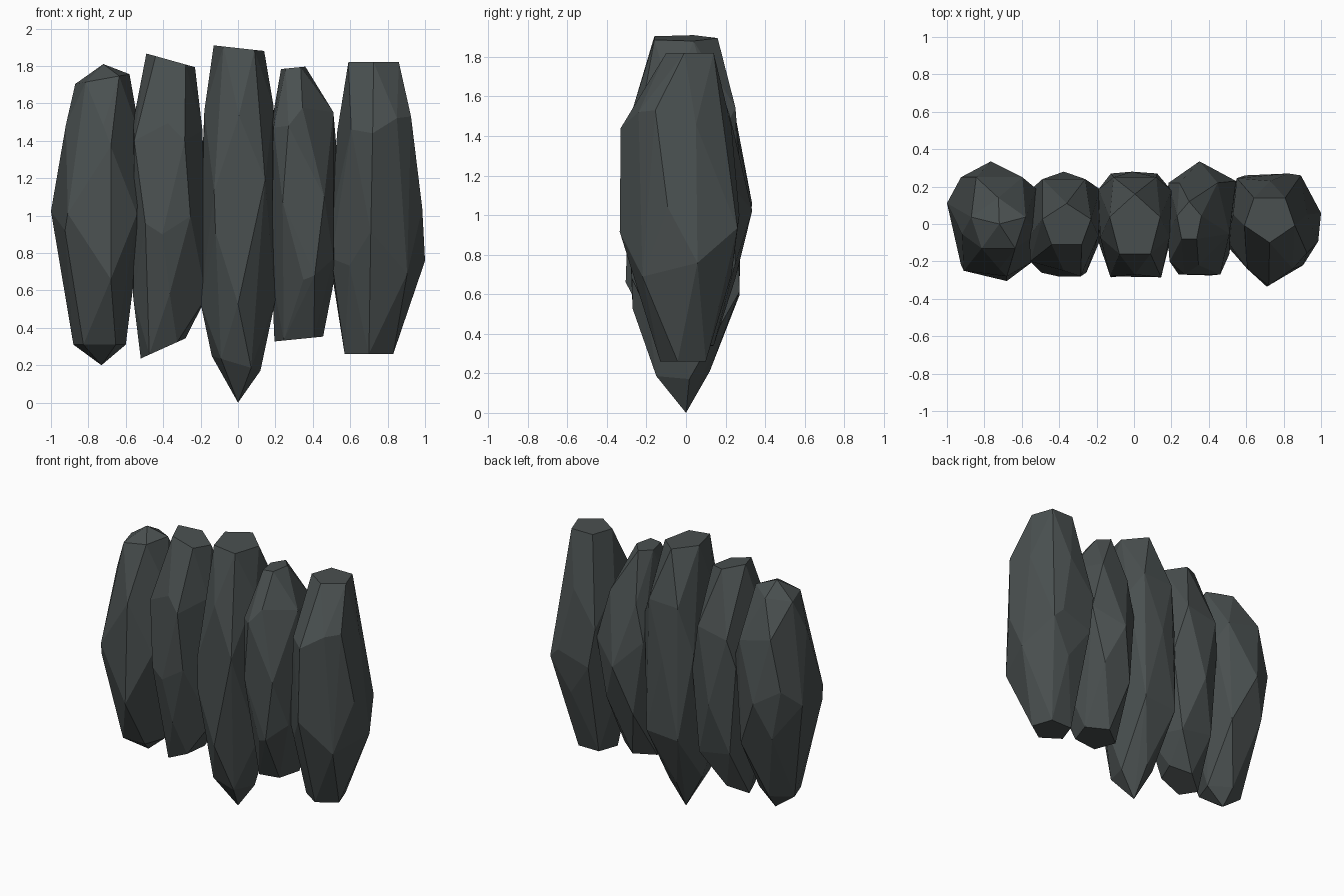
import bpy, bmesh, math, random

random.seed(4)
SIDES = 5

stone = bpy.data.materials.new("dark slate")
stone.diffuse_color = (0.068, 0.08, 0.08, 1)


def ring(z, x0, x1, y0, y1, turn, tilt=0.0, rough=0.0):
    """Turned pentagon stretched to fill the given x and y range."""
    a = [math.radians(turn) + 2 * math.pi * k / SIDES for k in range(SIDES)]
    c, s = [math.cos(t) for t in a], [math.sin(t) for t in a]
    pts = []
    for u, v in zip(c, s):
        x = x0 + (x1 - x0) * (u - min(c)) / (max(c) - min(c))
        y = y0 + (y1 - y0) * (v - min(s)) / (max(s) - min(s))
        h = z + tilt * (x - (x0 + x1) / 2) + random.uniform(-rough, rough)
        pts.append((x, y, h))
    return pts


def rock(name, phase, rings, corners, top_tilt=0.0, foot_tilt=0.0):
    """Faceted hull around staggered rings (top to foot) and a few jutting corners."""
    bm = bmesh.new()
    pts = list(corners)
    last = len(rings) - 1
    for i, r in enumerate(rings):
        tilt = top_tilt if i == 0 else foot_tilt if i == last else 0
        rough = 0 if i in (0, last) else 0.06
        pts += ring(*r, phase + i * 180 / SIDES, tilt, rough)
    for p in pts:
        bm.verts.new(p)
    res = bmesh.ops.convex_hull(bm, input=bm.verts[:])
    loose = {g for g in res["geom_interior"] + res["geom_unused"]
             if isinstance(g, bmesh.types.BMVert)}
    bmesh.ops.delete(bm, geom=list(loose), context='VERTS')
    bmesh.ops.dissolve_limit(bm, angle_limit=math.radians(6),
                             verts=bm.verts[:], edges=bm.edges[:])
    bmesh.ops.recalc_face_normals(bm, faces=bm.faces[:])
    me = bpy.data.meshes.new(name)
    bm.to_mesh(me)
    bm.free()
    me.materials.append(stone)
    ob = bpy.data.objects.new(name, me)
    bpy.context.collection.objects.link(ob)


# Each ring: height, x range, y range
rock("far_left_stone", 18, [
    (1.73, -0.87, -0.58, -0.13, 0.14),
    (1.45, -0.92, -0.52, -0.24, 0.25),
    (1.05, -1.00, -0.53, -0.25, 0.335),
    (0.75, -0.94, -0.54, -0.28, 0.26),
    (0.31, -0.88, -0.60, -0.12, 0.12)],
    [(-0.72, 0, 1.81), (-0.73, 0.03, 0.20), (-0.925, -0.22, 0.92),
     (-0.68, -0.305, 0.66), (-0.68, -0.28, 1.37), (-0.925, 0.25, 1.15),
     (-0.54, -0.20, 1.01), (-0.525, 0.19, 1.30)], top_tilt=0.18)

rock("left_stone", 18, [
    (1.83, -0.49, -0.23, -0.11, 0.11),
    (1.45, -0.56, -0.19, -0.25, 0.24),
    (0.95, -0.57, -0.18, -0.26, 0.28),
    (0.57, -0.56, -0.17, -0.22, 0.20),
    (0.29, -0.52, -0.28, -0.11, 0.11)],
    [(-0.555, -0.20, 1.40), (-0.285, -0.28, 1.40), (-0.405, -0.28, 0.90),
     (-0.535, 0.20, 1.20), (-0.18, 0.185, 1.10)],
    top_tilt=-0.28, foot_tilt=0.45)

rock("middle_stone", 90, [
    (1.895, -0.13, 0.14, -0.16, 0.16),
    (1.57, -0.18, 0.19, -0.27, 0.25),
    (1.10, -0.20, 0.18, -0.28, 0.28),
    (0.58, -0.20, 0.20, -0.27, 0.27),
    (0.21, -0.14, 0.12, -0.15, 0.12)],
    [(0, 0, 0), (-0.12, -0.285, 0.91), (0.145, -0.285, 1.19),
     (0.20, 0.18, 1.40), (-0.19, 0.185, 1.20)],
    top_tilt=-0.11, foot_tilt=-0.3)

rock("right_stone", 90, [
    (1.79, 0.23, 0.36, -0.08, 0.12),
    (1.52, 0.18, 0.51, -0.22, 0.22),
    (1.06, 0.17, 0.53, -0.27, 0.335),
    (0.70, 0.18, 0.52, -0.26, 0.25),
    (0.34, 0.195, 0.455, -0.11, 0.14)],
    [(0.19, -0.20, 1.47), (0.27, -0.27, 1.48), (0.41, -0.275, 0.68),
     (0.51, -0.16, 0.77), (0.185, 0.22, 1.20), (0.545, 0.23, 1.15)],
    top_tilt=0.1, foot_tilt=0.1)

rock("far_right_stone", 54, [
    (1.82, 0.59, 0.86, -0.10, 0.14),
    (1.50, 0.53, 0.925, -0.24, 0.23),
    (0.98, 0.50, 0.985, -0.31, 0.26),
    (0.70, 0.50, 1.00, -0.22, 0.23),
    (0.26, 0.57, 0.83, -0.13, 0.10)],
    [(0.72, -0.33, 1.44), (0.71, -0.335, 0.915), (0.925, -0.155, 1.53),
     (0.50, -0.12, 0.77), (0.55, 0.245, 1.20), (0.825, 0.27, 1.00)])
